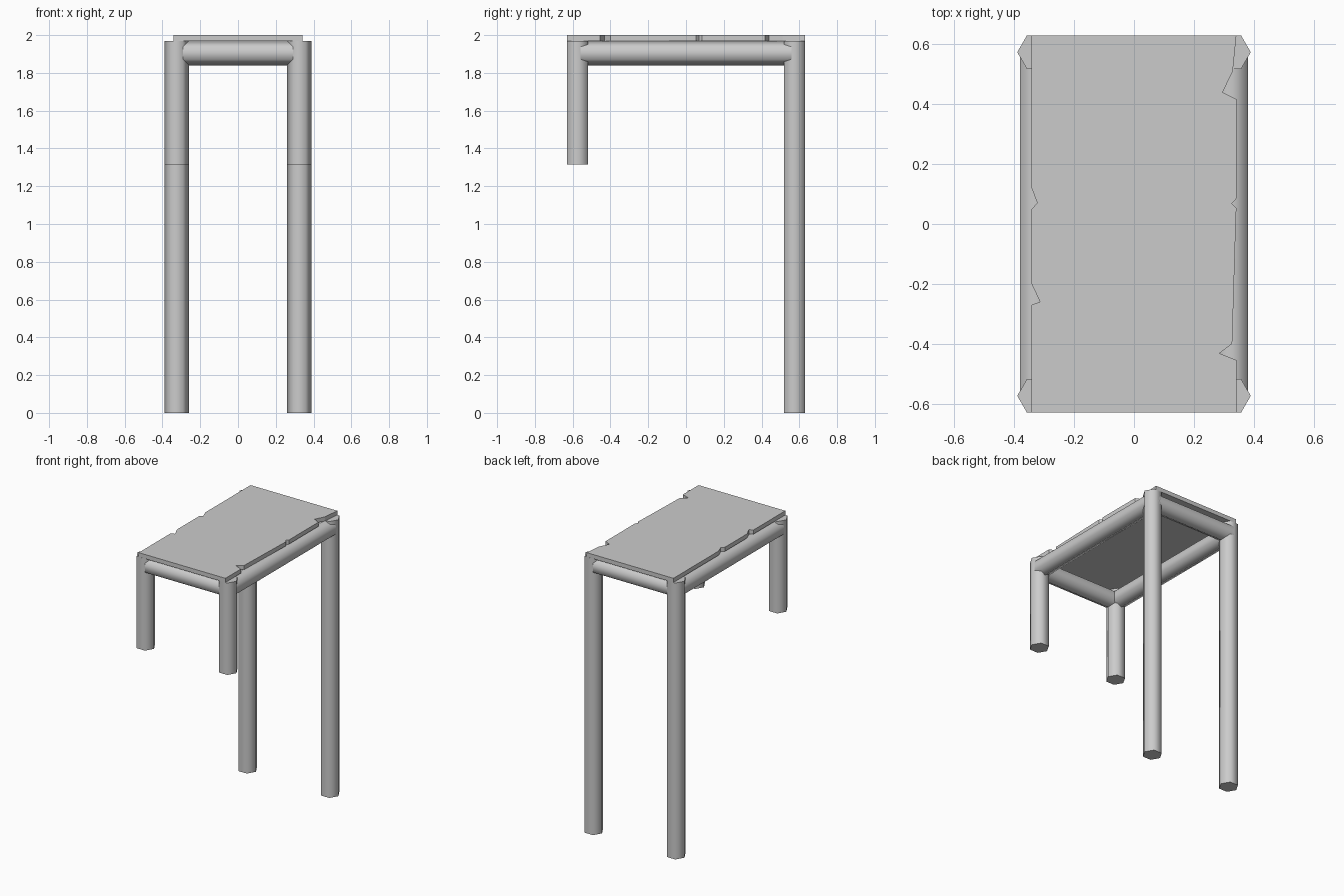
import bpy, bmesh, math
from mathutils import Vector

if "Cube" in bpy.data.objects:
    bpy.data.objects.remove(bpy.data.objects["Cube"])

R = 0.065             # radius of the six-sided poles
LX, LY = 0.325, 0.574  # leg centres
TOP = 1.97            # underside of the tabletop


def pole(name, a, b, spin=0.0):
    """Smooth-shaded six-sided pole from a to b, with sharp end caps."""
    a, b = Vector(a), Vector(b)
    d = (b - a).normalized()
    # corner direction: x for upright legs, z for horizontal rails
    u = Vector((1, 0, 0)) if abs(d.z) > 0.5 else Vector((0, 0, 1))
    v = d.cross(u)
    bm = bmesh.new()
    rings = []
    for p in (a, b):
        rings.append([bm.verts.new(p + R * (math.cos(t) * u + math.sin(t) * v))
                      for t in (i * math.pi / 3 for i in range(6))])
    for i in range(6):
        j = (i + 1) % 6
        bm.faces.new((rings[0][i], rings[0][j], rings[1][j], rings[1][i]))
    bm.faces.new(rings[0][::-1])
    bm.faces.new(rings[1])
    ob = finish(name, bm)
    bpy.ops.object.select_all(action='DESELECT')
    ob.select_set(True)
    bpy.context.view_layer.objects.active = ob
    bpy.ops.object.shade_smooth_by_angle(angle=math.radians(65))
    return ob


def finish(name, bm):
    bmesh.ops.recalc_face_normals(bm, faces=bm.faces)
    me = bpy.data.meshes.new(name)
    bm.to_mesh(me)
    bm.free()
    ob = bpy.data.objects.new(name, me)
    bpy.context.collection.objects.link(ob)
    return ob


# Legs: long at the back, short at the front; side rails between them
for s, side in ((-1, "left"), (1, "right")):
    pole(f"back_leg_{side}", (s * LX, LY, 0), (s * LX, LY, TOP))
    pole(f"front_leg_{side}", (s * LX, -LY, 1.315), (s * LX, -LY, TOP))
    pole(f"side_rail_{side}", (s * LX, -LY, TOP - R), (s * LX, LY, TOP - R))

# End rails
for s, end in ((-1, "front"), (1, "back")):
    pole(f"{end}_rail", (-LX, s * LY, TOP - R), (LX, s * LY, TOP - R))

# Tabletop with chipped long edges
outline = [
    (-0.342, -0.63), (0.342, -0.63),
    (0.342, -0.455), (0.285, -0.432), (0.328, -0.40), (0.340, 0.0),
    (0.342, 0.053), (0.327, 0.068), (0.342, 0.085),
    (0.342, 0.417), (0.296, 0.44), (0.330, 0.51), (0.342, 0.63),
    (-0.342, 0.63),
    (-0.342, 0.12), (-0.323, 0.07), (-0.342, 0.05),
    (-0.342, -0.20), (-0.314, -0.26), (-0.342, -0.27),
]
bm = bmesh.new()
face = bm.faces.new([bm.verts.new((x, y, TOP)) for x, y in outline])
ext = bmesh.ops.extrude_face_region(bm, geom=[face], use_keep_orig=True)
bmesh.ops.translate(bm, vec=(0, 0, 2.0 - TOP),
                    verts=[g for g in ext["geom"] if isinstance(g, bmesh.types.BMVert)])
finish("tabletop", bm)
